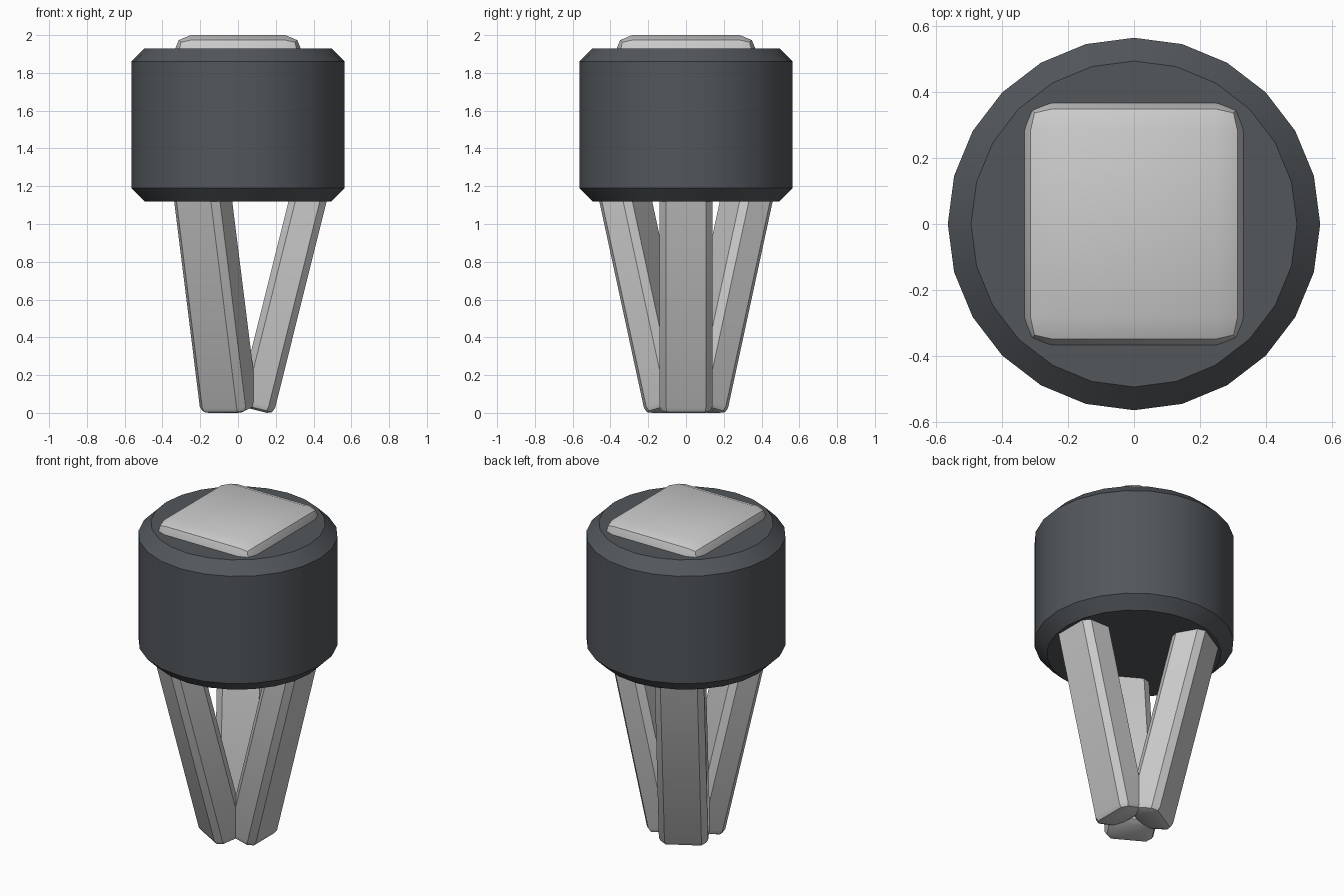
import bpy, bmesh
from math import radians, sin, cos, tan
from mathutils import Matrix

if "Cube" in bpy.data.objects:
    bpy.data.objects.remove(bpy.data.objects["Cube"])


def finish(name, bm, mat=None):
    bmesh.ops.recalc_face_normals(bm, faces=bm.faces[:])
    me = bpy.data.meshes.new(name)
    bm.to_mesh(me)
    bm.free()
    ob = bpy.data.objects.new(name, me)
    bpy.context.collection.objects.link(ob)
    if mat:
        me.materials.append(mat)
    bpy.ops.object.select_all(action='DESELECT')
    ob.select_set(True)
    bpy.context.view_layer.objects.active = ob
    bpy.ops.object.shade_smooth_by_angle(angle=radians(30))
    return ob


def bevel(bm, edges, width, segments):
    bmesh.ops.bevel(bm, geom=edges, offset=width, offset_type='OFFSET',
                    segments=segments, profile=0.5, affect='EDGES')


dark = bpy.data.materials.new("dark_grey")
dark.diffuse_color = (0.085, 0.095, 0.105, 1)
dark.use_nodes = True
dark.node_tree.nodes["Principled BSDF"].inputs["Base Color"].default_value = dark.diffuse_color

# Drum: 24-sided cylinder with chamfered rims
bm = bmesh.new()
bmesh.ops.create_cone(bm, cap_ends=True, segments=24, radius1=0.565, radius2=0.565,
                      depth=0.81, matrix=Matrix.Translation((0, 0, 1.525)))
rims = [e for e in bm.edges if abs(e.verts[0].co.z - e.verts[1].co.z) < 1e-4]
bevel(bm, rims, 0.07, 1)
finish("drum_body", bm, dark)

# Rounded pad on top of the drum
bm = bmesh.new()
bmesh.ops.create_cube(bm, size=1, matrix=Matrix.Translation((0, 0, 1.85))
                      @ Matrix.Diagonal((0.68, 0.75, 0.30, 1)))
bevel(bm, bm.edges[:], 0.09, 2)
finish("top_pad", bm)


# Three splayed legs: chamfered bars with rounded feet
def leg(name, azimuth, tilt=radians(14), depth=0.098, width=0.14, c=0.035, length=1.25):
    bm = bmesh.new()
    corners = [(depth, width - c), (depth - c, width), (c - depth, width), (-depth, width - c),
               (-depth, c - width), (c - depth, -width), (depth - c, -width), (depth, c - width)]
    foot = bm.faces.new([bm.verts.new((x, y, 0)) for x, y in corners])
    top = bmesh.ops.extrude_face_region(bm, geom=[foot], use_keep_orig=True)
    bmesh.ops.translate(bm, vec=(0, 0, length),
                        verts=[v for v in top["geom"] if isinstance(v, bmesh.types.BMVert)])
    bevel(bm, [e for e in bm.edges if all(v.co.z < 1e-4 for v in e.verts)], c, 2)
    lift = (depth - c) * sin(tilt)
    bm.transform(Matrix.Rotation(azimuth, 4, 'Z')
                 @ Matrix.Translation((0.089 + lift * tan(tilt), 0, lift))
                 @ Matrix.Rotation(tilt, 4, 'Y'))
    finish(name, bm)


for name, deg in (("right_leg", 0), ("back_leg", 120), ("front_leg", 240)):
    leg(name, radians(deg))
